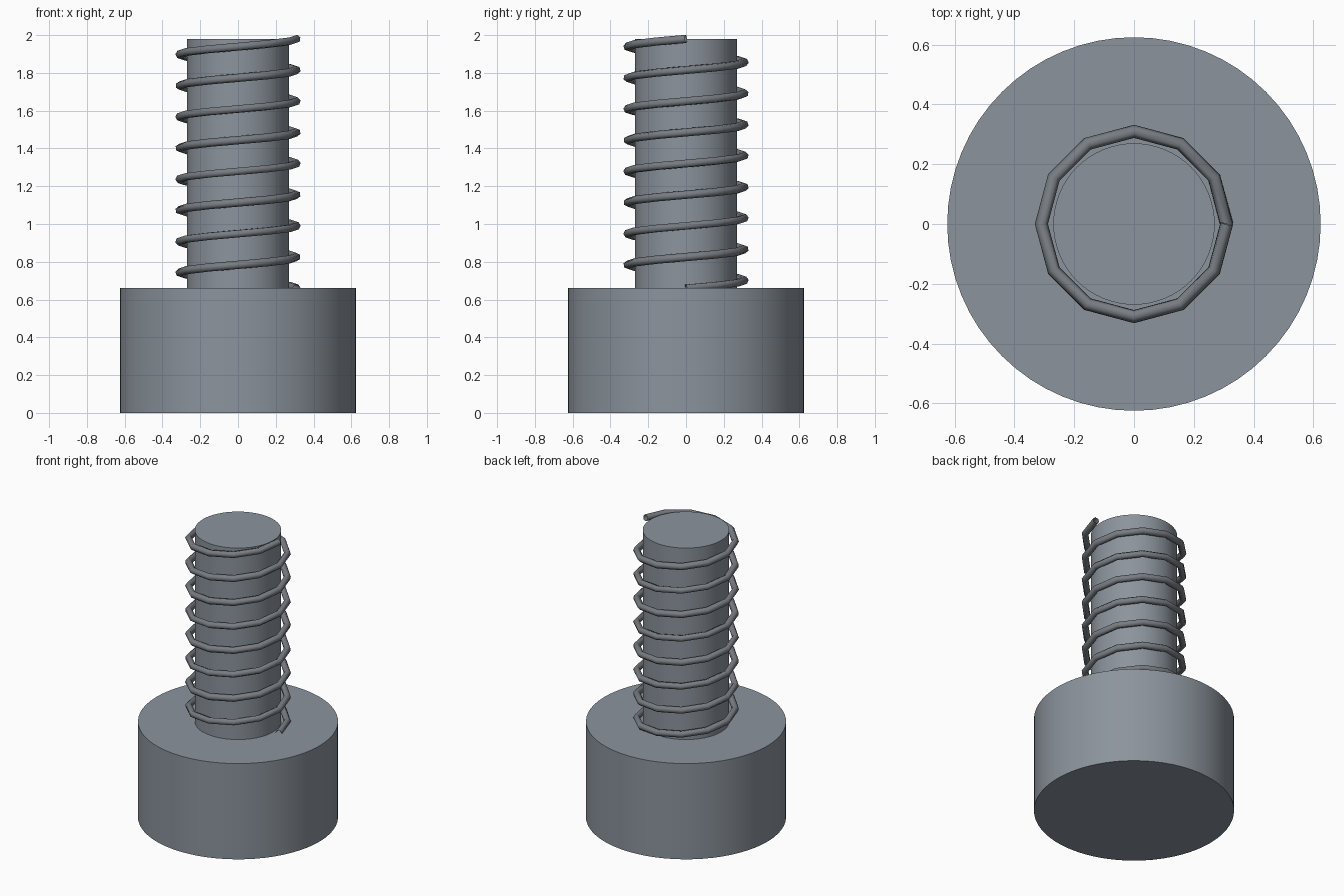
import bpy
from math import cos, sin, pi, radians

if "Cube" in bpy.data.objects:
    bpy.data.objects.remove(bpy.data.objects["Cube"])

HEAD_H, TOP = 0.66, 1.98
TURNS, SEGS = 8, 12
HELIX_R, WIRE_R = 0.31, 0.022


def material(name, color):
    m = bpy.data.materials.new(name)
    m.diffuse_color = (*color, 1)
    m.use_nodes = True
    m.node_tree.nodes["Principled BSDF"].inputs["Base Color"].default_value = m.diffuse_color
    return m


steel = material("steel", (0.26, 0.295, 0.335))
dark_steel = material("dark_steel", (0.19, 0.205, 0.225))


def cylinder(name, radius, z0, z1):
    bpy.ops.mesh.primitive_cylinder_add(vertices=64, radius=radius, depth=z1 - z0,
                                        location=(0, 0, (z0 + z1) / 2))
    obj = bpy.context.object
    obj.name = name
    obj.data.materials.append(steel)
    bpy.ops.object.shade_smooth_by_angle(angle=radians(30))


# Head and shaft
cylinder("bolt_head", 0.625, 0, HEAD_H)
cylinder("bolt_shaft", 0.27, HEAD_H, TOP)

# Thread: right-handed wire helix, twelve straight segments per turn
curve = bpy.data.curves.new("thread", 'CURVE')
curve.dimensions = '3D'
curve.bevel_depth = WIRE_R
curve.bevel_resolution = 1
curve.materials.append(dark_steel)
spline = curve.splines.new('POLY')
count = TURNS * SEGS
spline.points.add(count)
for i, p in enumerate(spline.points):
    a = 2 * pi * i / SEGS
    z = HEAD_H + (TOP - HEAD_H) * i / count
    p.co = (HELIX_R * cos(a), HELIX_R * sin(a), z, 1)
thread = bpy.data.objects.new("thread", curve)
bpy.context.collection.objects.link(thread)
